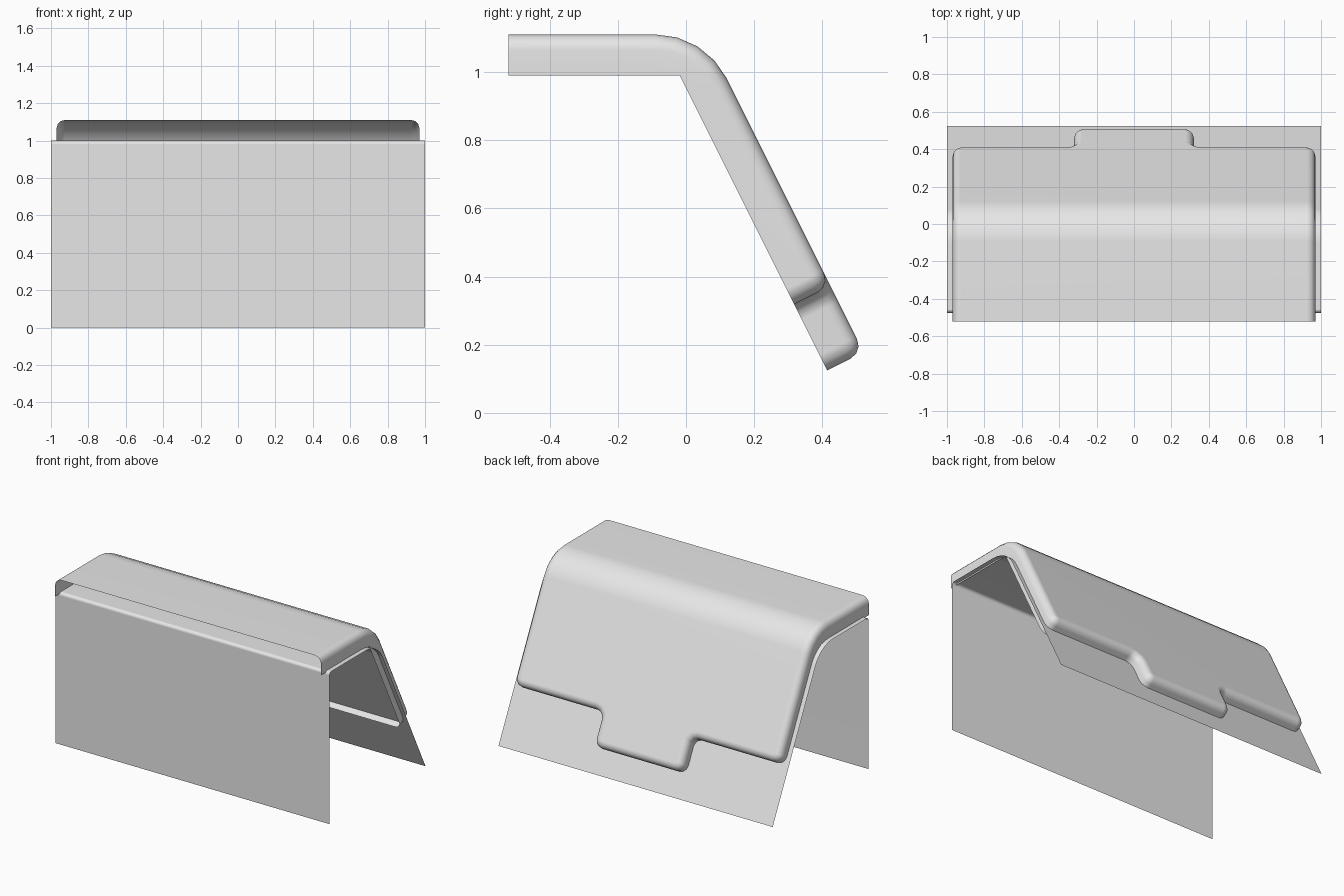
import bpy, bmesh, math
from mathutils import Vector

cube = bpy.data.objects.get("Cube")
if cube:
    bpy.data.objects.remove(cube, do_unlink=True)

grey = bpy.data.materials.new("light_grey")
grey.use_nodes = True
grey.diffuse_color = (0.8, 0.8, 0.8, 1)
grey.node_tree.nodes["Principled BSDF"].inputs["Base Color"].default_value = (0.8, 0.8, 0.8, 1)

TURN = math.atan(2)          # bend angle between the top and the sloping back


def finish(name, bm):
    mesh = bpy.data.meshes.new(name)
    bm.to_mesh(mesh)
    bm.free()
    mesh.materials.append(grey)
    ob = bpy.data.objects.new(name, mesh)
    bpy.context.collection.objects.link(ob)
    bpy.ops.object.select_all(action='DESELECT')
    ob.select_set(True)
    bpy.context.view_layer.objects.active = ob
    bpy.ops.object.shade_smooth_by_angle(angle=math.radians(50))
    weighted = ob.modifiers.new("even_shading", 'WEIGHTED_NORMAL')
    weighted.keep_sharp = True
    return ob


def arc(cy, cz, r, start, end, steps):
    # Angles are measured from straight up towards +y
    angles = [start + (end - start) * k / steps for k in range(steps + 1)]
    return [(cy + r * math.sin(a), cz + r * math.cos(a)) for a in angles]


def strip(bm, low, high):
    for i in range(len(low) - 1):
        bm.faces.new((low[i], low[i + 1], high[i + 1], high[i]))


# Thin folded sheet: upright front, flat top, sloping back
R = 0.2
profile = [(-0.475, 0)]
profile += arc(-0.455, 0.98, 0.02, -math.pi / 2, 0, 3)
profile += arc(0.025 - R * math.tan(TURN / 2), 1 - R, R, 0, TURN, 6)
profile += [(0.525, 0)]
bm = bmesh.new()
sides = [[bm.verts.new((x, y, z)) for y, z in profile] for x in (1, -1)]
strip(bm, sides[1], sides[0])
bmesh.ops.reverse_faces(bm, faces=bm.faces[:])
bm.normal_update()
if sum(f.normal.z * f.calc_area() for f in bm.faces) < 0:
    bmesh.ops.reverse_faces(bm, faces=bm.faces[:])
finish("folded_sheet", bm)

# Cover outline, laid flat: x across, y along the length from the front
FRONT, FLAT, BEND = -0.52, 0.43, 0.235
ARC = BEND * TURN
half = [(0.97, 1.37), (0.32, 1.37), (0.32, 1.587)]
corners = [(0.97, 0)] + half + [(-x, s) for x, s in reversed(half)] + [(-0.97, 0)]
corners = [Vector(c) for c in corners]
path = [corners[0]]
for a, b, c in zip(corners, corners[1:], corners[2:]):
    u = (a - b).normalized() * 0.05
    v = (c - b).normalized() * 0.05
    for k in range(4):
        t = math.pi / 2 * k / 3
        path.append(b + u * (1 - math.sin(t)) + v * (1 - math.cos(t)))
path.append(corners[-1])


def inset(points, dist):
    dirs = [(q - p).normalized() for p, q in zip(points, points[1:])]
    norms = [Vector((-d.y, d.x)) for d in dirs]
    out = []
    for p, m, n in zip(points, norms[:1] + norms, norms + norms[-1:]):
        out.append(p + (m + n) / (1 + m.dot(n)) * dist)
    return out


# Walls, rounded rim and top panel, still flat
bm = bmesh.new()
rings = []
for off, depth in ((0, 0.12), (0, 0.045), (0.006, 0.022), (0.022, 0.006), (0.045, 0)):
    rings.append([bm.verts.new((p.x, p.y, -depth)) for p in inset(path, off)])
for low, high in zip(rings, rings[1:]):
    strip(bm, low, high)
bm.faces.new(rings[-1])

# Cut across the bend, then fold
SEGS = 4
for k in range(SEGS + 1):
    bmesh.ops.bisect_plane(bm, geom=bm.verts[:] + bm.edges[:] + bm.faces[:],
                           plane_co=(0, FLAT + ARC * k / SEGS, 0), plane_no=(0, 1, 0))
for v in bm.verts:
    s, depth = v.co.y, -v.co.z
    a = min(max((s - FLAT) / BEND, 0), TURN)
    r = BEND - depth
    if depth > 0.1:          # the open edge has a sharp fold
        r /= math.cos(min(a, TURN - a))
    y = FRONT + FLAT + r * math.sin(a)
    z = 1.11 - BEND + r * math.cos(a)
    run = min(s - FLAT, 0) + max(s - FLAT - ARC, 0)
    v.co.y = y + run * math.cos(a)
    v.co.z = z - run * math.sin(a)
bm.normal_update()
finish("padded_cover", bm)
